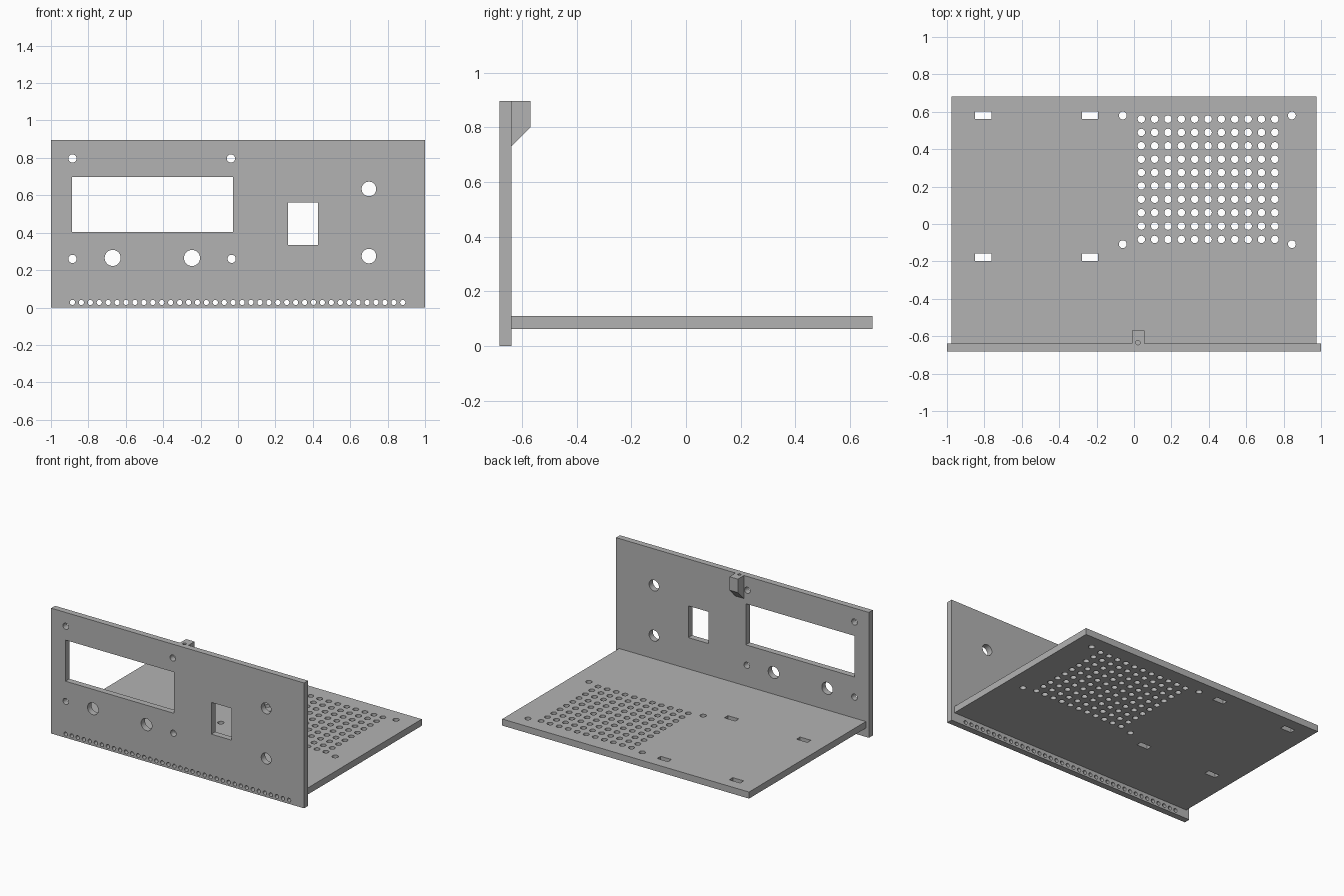
import bpy, bmesh
from math import pi, radians
from mathutils import Matrix, Vector

cube = bpy.data.objects.get("Cube")
if cube:
    bpy.data.objects.remove(cube, do_unlink=True)

grey = bpy.data.materials.new("plain grey")
grey.use_nodes = True
COLOUR = (0.45, 0.45, 0.45, 1)
grey.diffuse_color = COLOUR
grey.node_tree.nodes["Principled BSDF"].inputs["Base Color"].default_value = COLOUR


def finish(name, bm):
    bmesh.ops.recalc_face_normals(bm, faces=bm.faces)
    mesh = bpy.data.meshes.new(name)
    bm.to_mesh(mesh)
    bm.free()
    mesh.materials.append(grey)
    obj = bpy.data.objects.new(name, mesh)
    bpy.context.collection.objects.link(obj)
    return obj


def add_box(bm, low, high):
    low, high = Vector(low), Vector(high)
    size = high - low
    matrix = Matrix.Translation((low + high) / 2) @ Matrix.Diagonal((*size, 1))
    bmesh.ops.create_cube(bm, size=1, matrix=matrix)


def add_hole(bm, centre, radius, depth, along_y=False, sides=24):
    matrix = Matrix.Translation(centre)
    if along_y:
        matrix = matrix @ Matrix.Rotation(pi / 2, 4, 'X')
    bmesh.ops.create_cone(bm, cap_ends=True, segments=sides, radius1=radius,
                          radius2=radius, depth=depth, matrix=matrix)


def cut(obj, cutter):
    mod = obj.modifiers.new("holes", 'BOOLEAN')
    mod.operation = 'DIFFERENCE'
    mod.solver = 'EXACT'
    mod.object = cutter
    bpy.ops.object.select_all(action='DESELECT')
    bpy.context.view_layer.objects.active = obj
    obj.select_set(True)
    bpy.ops.object.modifier_apply(modifier=mod.name)


def smooth(obj):
    bpy.ops.object.select_all(action='DESELECT')
    bpy.context.view_layer.objects.active = obj
    obj.select_set(True)
    bpy.ops.object.shade_smooth_by_angle(angle=radians(30))


FRONT, BACK, INNER, TOP = -0.682, 0.682, -0.638, 0.896
MID = (FRONT + INNER) / 2

# Front panel
bm = bmesh.new()
add_box(bm, (-1, FRONT, 0), (1, INNER, TOP))
front_panel = finish("front_panel", bm)

# Display window, switch opening, control holes and bottom vent row
bm = bmesh.new()
for x0, x1, z0, z1 in ((-0.887, -0.027, 0.404, 0.698), (0.267, 0.428, 0.334, 0.561)):
    add_box(bm, (x0, FRONT - 0.1, z0), (x1, INNER + 0.1, z1))
for x, z, r in ((-0.885, 0.797, 0.022), (-0.038, 0.797, 0.022),
                (-0.885, 0.26, 0.022), (-0.034, 0.26, 0.022),
                (-0.67, 0.265, 0.043), (-0.246, 0.265, 0.043),
                (0.7, 0.634, 0.039), (0.7, 0.275, 0.039)):
    add_hole(bm, (x, MID, z), r, 0.2, along_y=True, sides=32)
VENTS = 38
for i in range(VENTS):
    x = -0.885 + 1.766 * i / (VENTS - 1)
    add_hole(bm, (x, MID, 0.027), 0.014, 0.2, along_y=True, sides=16)
panel_cutter = finish("panel_cutter", bm)

# Base plate
bm = bmesh.new()
add_box(bm, (-0.976, INNER, 0.063), (0.976, BACK, 0.11))
base_plate = finish("base_plate", bm)

# Vent grid, mounting holes and strap slots
bm = bmesh.new()
for i in range(11):
    for j in range(10):
        add_hole(bm, (0.039 + 0.0714 * i, 0.561 - 0.0715 * j, 0.09), 0.02, 0.2)
for x in (-0.06, 0.844):
    for y in (0.58, -0.108):
        add_hole(bm, (x, y, 0.09), 0.021, 0.2)
for x in (-0.806, -0.235):
    for y in (0.581, -0.179):
        add_box(bm, (x - 0.043, y - 0.02, 0), (x + 0.043, y + 0.02, 0.2))
base_cutter = finish("base_cutter", bm)

# Chamfered lid screw block behind the panel
bm = bmesh.new()
profile = ((INNER, TOP), (-0.569, TOP), (-0.569, 0.8), (INNER, 0.731))
face = bm.faces.new([bm.verts.new((-0.012, y, z)) for y, z in profile])
side = bmesh.ops.extrude_face_region(bm, geom=[face])
bmesh.ops.translate(bm, vec=(0.067, 0, 0),
                    verts=[v for v in side["geom"] if isinstance(v, bmesh.types.BMVert)])
screw_block = finish("screw_block", bm)

# Blind screw hole at the top edge
bm = bmesh.new()
add_hole(bm, (0.021, -0.634, TOP), 0.012, 0.16, sides=16)
screw_cutter = finish("screw_cutter", bm)

# Cut all openings, then drop the cutters
cut(front_panel, panel_cutter)
cut(front_panel, screw_cutter)
cut(screw_block, screw_cutter)
cut(base_plate, base_cutter)
for cutter in (panel_cutter, base_cutter, screw_cutter):
    bpy.data.objects.remove(cutter, do_unlink=True)
for obj in (front_panel, base_plate, screw_block):
    smooth(obj)
